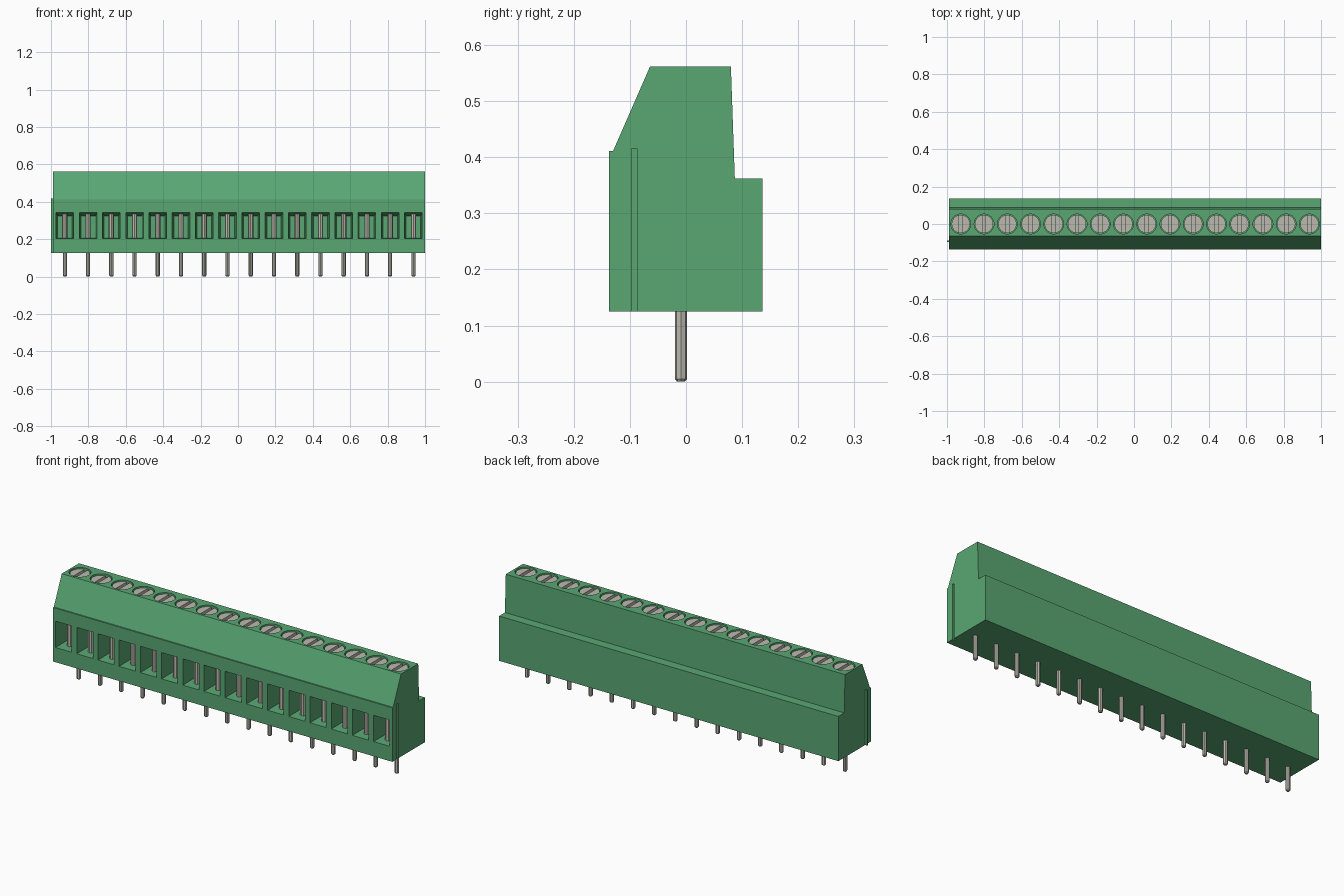
import bpy, bmesh, math
from mathutils import Matrix, Vector

cube = bpy.data.objects.get("Cube")
if cube:
    bpy.data.objects.remove(cube, do_unlink=True)

COUNT = 16
X0, X1 = -0.988, 1.0
PITCH = (X1 - X0) / COUNT
CENTRES = [X0 + PITCH * (i + 0.5) for i in range(COUNT)]
BASE, TOP = 0.125, 0.562


def material(name, colour, rough):
    m = bpy.data.materials.new(name)
    m.use_nodes = True
    m.diffuse_color = (*colour, 1)
    bsdf = m.node_tree.nodes["Principled BSDF"]
    bsdf.inputs["Base Color"].default_value = (*colour, 1)
    bsdf.inputs["Roughness"].default_value = rough
    return m


green = material("green plastic", (0.10, 0.385, 0.17), 0.6)
metal = material("tin metal", (0.50, 0.49, 0.43), 0.5)


def finish(bm, name, mat):
    bmesh.ops.recalc_face_normals(bm, faces=bm.faces)
    mesh = bpy.data.meshes.new(name)
    bm.to_mesh(mesh)
    bm.free()
    mesh.materials.append(mat)
    ob = bpy.data.objects.new(name, mesh)
    bpy.context.collection.objects.link(ob)
    return ob


def prism(bm, points, offset):
    """Extrude a closed outline along an offset."""
    face = bm.faces.new([bm.verts.new(p) for p in points])
    ext = bmesh.ops.extrude_face_region(bm, geom=[face])
    verts = [v for v in ext["geom"] if isinstance(v, bmesh.types.BMVert)]
    bmesh.ops.translate(bm, verts=verts, vec=offset)
    return verts


def box(bm, x, y, z):
    return prism(bm, [(x[0], y[0], z[0]), (x[1], y[0], z[0]),
                      (x[1], y[0], z[1]), (x[0], y[0], z[1])],
                 (0, y[1] - y[0], 0))


def cylinder(bm, x, y, z, r, sides, r_low=None):
    place = Matrix.Translation((x, y, (z[0] + z[1]) / 2))
    bmesh.ops.create_cone(bm, cap_ends=True, segments=sides,
                          radius1=r if r_low is None else r_low, radius2=r,
                          depth=z[1] - z[0], matrix=place)


# Housing: stepped side profile swept along the row
profile = [(-0.137, BASE), (0.136, BASE), (0.136, 0.362), (0.087, 0.362),
           (0.08, TOP), (-0.064, TOP), (-0.13, 0.411), (-0.137, 0.411)]
bm = bmesh.new()
prism(bm, [(X0, y, z) for y, z in profile], (X1 - X0, 0, 0))
housing = finish(bm, "housing", green)

# Cutter: tapered wire openings, screw wells and the end groove
bm = bmesh.new()
for x in CENTRES:
    back = box(bm, (x - 0.047, x + 0.047), (-0.137, -0.03), (0.203, 0.342))
    for v in back:
        v.co.x = x + (v.co.x - x) * 0.82
        v.co.z = 0.325 if v.co.z > 0.27 else 0.21
    # short mouth so the cut passes cleanly through the front face
    mouth = [f for f in bm.faces if all(abs(v.co.y + 0.137) < 1e-5 for v in f.verts)]
    ext = bmesh.ops.extrude_discrete_faces(bm, faces=mouth)
    bmesh.ops.delete(bm, geom=[f for f in mouth if f.is_valid], context='FACES')
    bmesh.ops.translate(bm, verts=list({v for f in ext["faces"] for v in f.verts}),
                        vec=(0, -0.02, 0))
    bmesh.ops.remove_doubles(bm, verts=bm.verts, dist=1e-5)
    cylinder(bm, x, 0, (0.52, TOP + 0.02), 0.053, 32)
box(bm, (X1 - 0.012, X1 + 0.02), (-0.097, -0.087), (BASE - 0.02, 0.416))
cutter = finish(bm, "opening_cutter", green)
cutter.hide_render = True
cutter.hide_viewport = True

cut = housing.modifiers.new("openings", 'BOOLEAN')
cut.operation = 'DIFFERENCE'
cut.solver = 'EXACT'
cut.object = cutter

# Mating rib on the other end
bm = bmesh.new()
box(bm, (-1.0, X0 + 0.002), (-0.096, -0.088), (BASE, 0.416))
finish(bm, "end_rib", green)

# Screws: a disc with two raised half rounds leaving a slot
bm = bmesh.new()
R, GAP = 0.049, 0.009
start = math.acos(GAP / R)
for x in CENTRES:
    cylinder(bm, x, 0, (0.515, 0.54), R, 32)
    for side in (-1, 1):
        arc = [start * (2 * k / 14 - 1) for k in range(15)]
        prism(bm, [(x + side * R * math.cos(a), R * math.sin(a), 0.54) for a in arc],
              (0, 0, 0.016))
finish(bm, "screws", metal)

# Contacts visible inside the wire openings
bm = bmesh.new()
for x in CENTRES:
    cylinder(bm, x, -0.085, (0.2, 0.345), 0.014, 8)
finish(bm, "contacts", metal)

# Solder pins with tapered tips
bm = bmesh.new()
for x in CENTRES:
    cylinder(bm, x, -0.009, (0.005, BASE + 0.01), 0.011, 8)
    cylinder(bm, x, -0.009, (0, 0.005), 0.011, 8, 0.007)
finish(bm, "solder_pins", metal)
